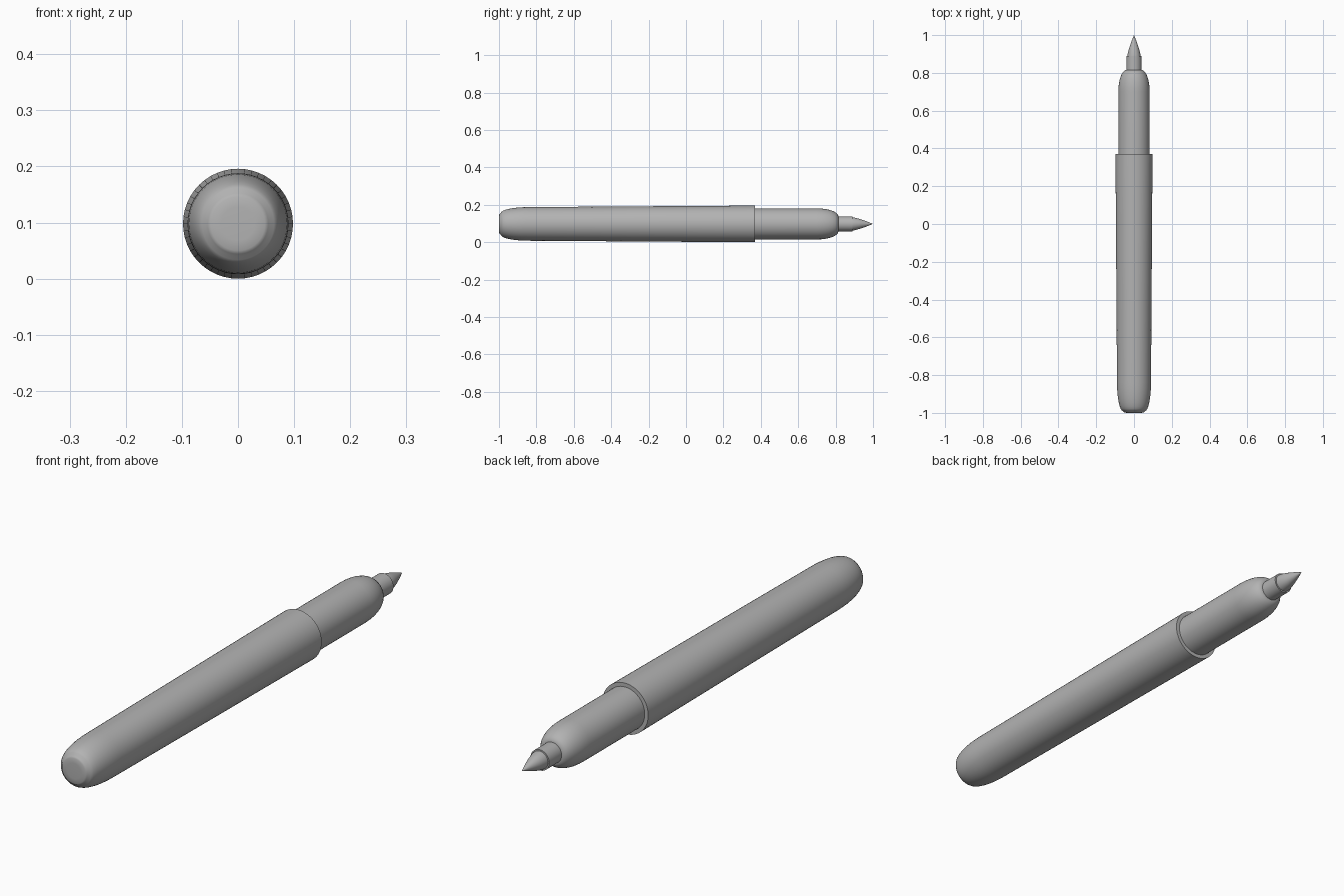
import bpy
import bmesh
import math
from mathutils import Matrix, Vector

SIDES = 48
AXIS_Z = 0.098

cube = bpy.data.objects.get("Cube")
if cube:
    bpy.data.objects.remove(cube, do_unlink=True)

grey = bpy.data.materials.new("plain grey")
grey.use_nodes = True
colour = (0.45, 0.45, 0.45, 1)
grey.diffuse_color = colour
grey.node_tree.nodes["Principled BSDF"].inputs["Base Color"].default_value = colour


def lathe(name, profile):
    """Spin (y, radius) points around the pen's long axis."""
    bm = bmesh.new()
    verts = [bm.verts.new((r, y, 0)) for y, r in profile]
    edges = [bm.edges.new(pair) for pair in zip(verts, verts[1:])]
    bmesh.ops.spin(bm, geom=verts + edges, cent=(0, 0, 0), axis=(0, 1, 0),
                   angle=math.tau, steps=SIDES, use_duplicate=False)
    bmesh.ops.remove_doubles(bm, verts=bm.verts, dist=0.0002)
    bmesh.ops.recalc_face_normals(bm, faces=bm.faces)
    mesh = bpy.data.meshes.new(name)
    bm.to_mesh(mesh)
    bm.free()
    obj = bpy.data.objects.new(name, mesh)
    obj.location.z = AXIS_Z
    mesh.materials.append(grey)
    bpy.context.collection.objects.link(obj)
    bpy.ops.object.select_all(action="DESELECT")
    obj.select_set(True)
    bpy.context.view_layer.objects.active = obj
    bpy.ops.object.shade_smooth_by_angle(angle=math.radians(40))
    return obj


def arc(y0, r0, y1, r1, steps=8):
    """Quarter ellipse from the wide end (y0, r0) to the narrow end (y1, r1)."""
    quarter = [i / steps * math.pi / 2 for i in range(steps + 1)]
    return [(y0 + (y1 - y0) * math.sin(a), r1 + (r0 - r1) * math.cos(a)) for a in quarter]


# Long tapered cap with a rounded, flat-tipped end and an open mouth
cap_end = arc(-0.84, 0.09, -0.99, 0.058)[::-1]
lathe("cap", [(-1, 0), (-1, 0.03), (-0.999, 0.048), (-0.996, 0.054)] + cap_end
      + [(0.37, 0.098), (0.37, 0.08), (0.3, 0.08), (0.3, 0)])

# Grip section with a rounded shoulder
lathe("grip", [(0.3, 0), (0.3, 0.083)] + arc(0.70, 0.083, 0.815, 0.04) + [(0.815, 0)])

# Collar that holds the nib
lathe("nib_collar", [(0.80, 0), (0.80, 0.04), (0.89, 0.04), (0.89, 0)])

# Slightly bulging pointed nib
lathe("nib", [(0.88, 0), (0.88, 0.035), (0.90, 0.034), (0.93, 0.026), (0.965, 0.014),
              (0.99, 0.004), (1, 0)])
